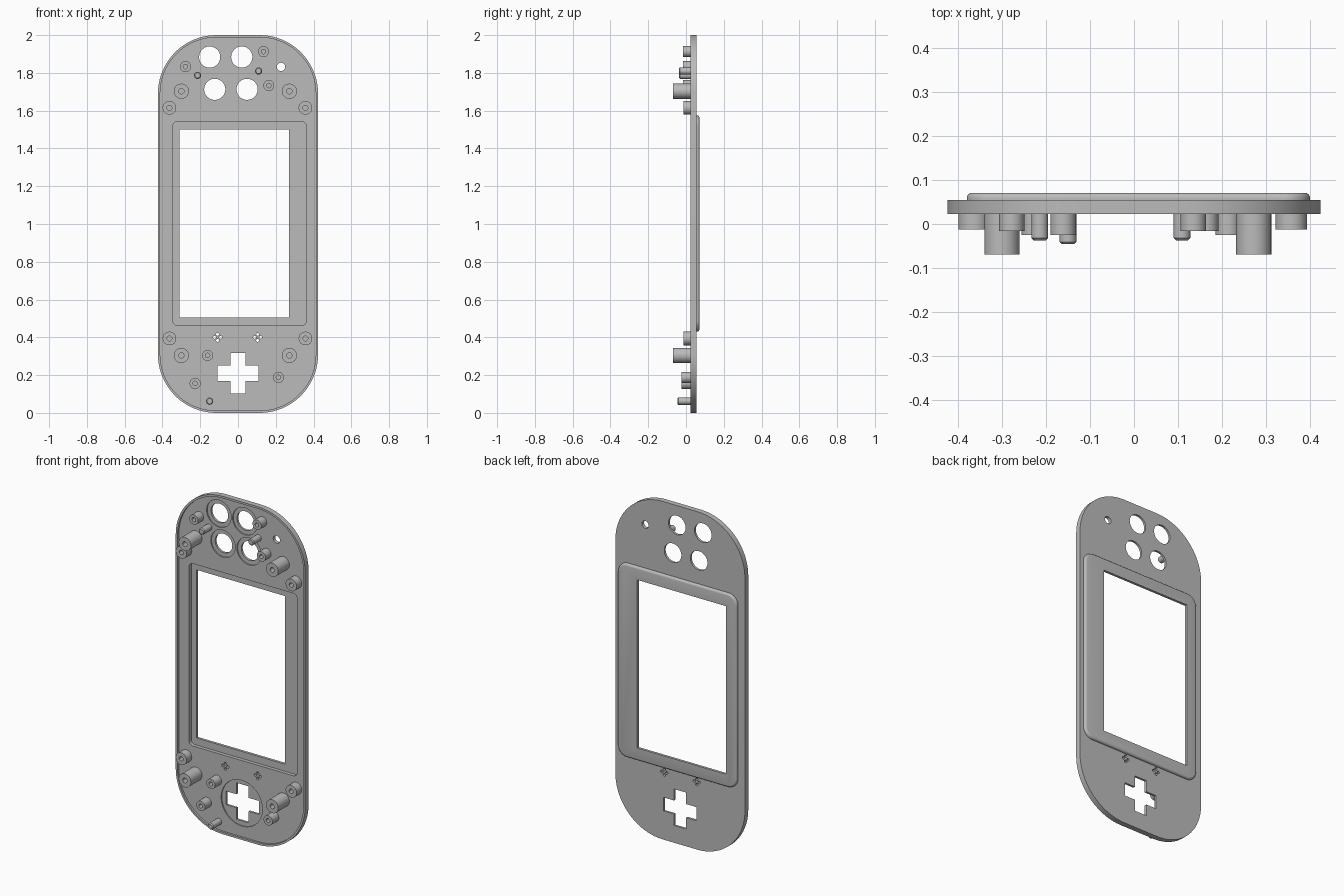
import bpy
import bmesh
from math import cos, sin, pi, radians

cube = bpy.data.objects.get("Cube")
if cube:
    bpy.data.objects.remove(cube, do_unlink=True)

grey = bpy.data.materials.new("plain grey plastic")
grey.use_nodes = True
grey.diffuse_color = (0.5, 0.5, 0.5, 1)
grey.node_tree.nodes["Principled BSDF"].inputs["Base Color"].default_value = (0.5, 0.5, 0.5, 1)


def circle(x, z, r, n=32):
    return [(x + r * cos(2 * pi * i / n), z + r * sin(2 * pi * i / n)) for i in range(n)]


def rounded(x0, x1, z0, z1, r, n=12):
    corners = [(x1 - r, z1 - r), (x0 + r, z1 - r), (x0 + r, z0 + r), (x1 - r, z0 + r)]
    return [(cx + r * cos(pi / 2 * (q + i / n)), cz + r * sin(pi / 2 * (q + i / n)))
            for q, (cx, cz) in enumerate(corners) for i in range(n + 1)]


def cross(x, z, arm, half):
    pts = []
    for q in range(4):
        c, s = round(cos(q * pi / 2)), round(sin(q * pi / 2))
        for a, b in ((arm, -half), (arm, half), (half, half)):
            pts.append((x + a * c - b * s, z + a * s + b * c))
    return pts


def loft(bm, sections):
    """Skin a closed solid through (outline, y) sections."""
    loops = [[bm.verts.new((x, y, z)) for x, z in pts] for pts, y in sections]
    faces = [bm.faces.new(loops[0]), bm.faces.new(loops[-1])]
    for a, b in zip(loops, loops[1:]):
        for i in range(len(a)):
            j = (i + 1) % len(a)
            faces.append(bm.faces.new((a[i], a[j], b[j], b[i])))
    bmesh.ops.recalc_face_normals(bm, faces=faces)


def make(name, *solids):
    bm = bmesh.new()
    for sections in solids:
        loft(bm, sections)
    mesh = bpy.data.meshes.new(name)
    bm.to_mesh(mesh)
    bm.free()
    mesh.materials.append(grey)
    obj = bpy.data.objects.new(name, mesh)
    bpy.context.collection.objects.link(obj)
    return obj


def activate(obj):
    bpy.ops.object.select_all(action='DESELECT')
    obj.select_set(True)
    bpy.context.view_layer.objects.active = obj


def combine(target, tool, operation):
    tool.hide_render = True
    activate(target)
    mod = target.modifiers.new(operation, 'BOOLEAN')
    mod.operation = operation
    mod.solver = 'EXACT'
    mod.object = tool
    bpy.ops.object.modifier_apply(modifier=mod.name)
    bpy.data.objects.remove(tool, do_unlink=True)


def smooth(obj):
    activate(obj)
    bpy.ops.object.shade_smooth_by_angle(angle=radians(30))


FRONT, FLOOR, BACK, BEZEL = 0.023, 0.035, 0.055, 0.071


def plate_outline(d):
    return rounded(-0.424 + d, 0.424 - d, d, 2 - d, 0.31 - d, 20)


def bezel_outline(d):
    return rounded(-0.38 + d, 0.40 - d, 0.43 + d, 1.575 - d, 0.06 - d)


# Face plate with raised screen bezel on the back
plate = make("face_plate", [(plate_outline(0), FRONT), (plate_outline(0), BACK)])
fillet = [(bezel_outline(0.012 * (1 - cos(a))), BEZEL - 0.012 + 0.012 * sin(a))
          for a in (0, pi / 8, pi / 4, 3 * pi / 8, pi / 2)]
combine(plate, make("bezel", [(bezel_outline(0), 0.04)] + fillet), 'UNION')

# Hollow inside the rim, then the screen pocket and button recesses
buttons = [(-0.15, 1.884), (0.02, 1.884), (-0.123, 1.713), (0.048, 1.713)]
combine(plate, make("hollow", [(plate_outline(0.012), 0), (plate_outline(0.012), FLOOR)]), 'DIFFERENCE')
pocket = rounded(-0.345, 0.362, 0.463, 1.542, 0.025)
recesses = [[(pocket, 0), (pocket, 0.056)]]
for outline in [circle(x, z, 0.08, 48) for x, z in buttons] + [circle(0, 0.21, 0.135, 64)]:
    recesses.append([(outline, 0), (outline, FLOOR + 0.007)])
combine(plate, make("recesses", *recesses), 'DIFFERENCE')

# Openings through the plate: screen, buttons, direction pad, lamp, sound holes
window = [(-0.31, 0.505), (0.27, 0.505), (0.27, 1.50), (-0.31, 1.50)]
openings = [window, cross(0, 0.21, 0.108, 0.04), circle(0.228, 1.832, 0.022)]
openings += [circle(x, z, 0.056, 48) for x, z in buttons]
for x in (-0.108, 0.104):
    for dx, dz in ((1, 0), (-1, 0), (0, 1), (0, -1)):
        openings.append(circle(x + dx * 0.016, 0.4 + dz * 0.016, 0.008, 12))
combine(plate, make("openings", *[[(o, -0.05), (o, 0.12)] for o in openings]), 'DIFFERENCE')
smooth(plate)


# Hollow screw bosses
def boss(name, x, z, r, hole, tip):
    smooth(make(name, [(circle(x, z, r), FLOOR + 0.004), (circle(x, z, r), tip),
                       (circle(x, z, hole), tip), (circle(x, z, hole), FLOOR - 0.005)]))


for level, tall_z, edge_z in (("upper", 1.703, 1.615), ("lower", 0.304, 0.394)):
    for side, tall_x, edge_x in (("right", -0.30, -0.363), ("left", 0.272, 0.357)):
        boss(f"{level}_{side}_tall_boss", tall_x, tall_z, 0.04, 0.014, -0.069)
        boss(f"{level}_{side}_edge_boss", edge_x, edge_z, 0.036, 0.013, -0.013)

for i, (x, z) in enumerate([(-0.278, 1.833), (0.135, 1.913), (0.163, 1.733)]):
    boss(f"upper_small_boss_{i + 1}", x, z, 0.029, 0.012, -0.016)
for i, (x, z) in enumerate([(-0.161, 0.304), (-0.227, 0.156), (0.214, 0.188)]):
    boss(f"lower_small_boss_{i + 1}", x, z, 0.029, 0.012, -0.025)

# Solid locating pins with chamfered tips
for name, x, z, tip in (("upper_right_pin", -0.214, 1.787, -0.037),
                        ("upper_left_pin", 0.109, 1.81, -0.037),
                        ("lower_pin", -0.15, 0.062, -0.046)):
    smooth(make(name, [(circle(x, z, 0.019), FLOOR + 0.004), (circle(x, z, 0.019), tip + 0.005),
                       (circle(x, z, 0.014), tip)]))
